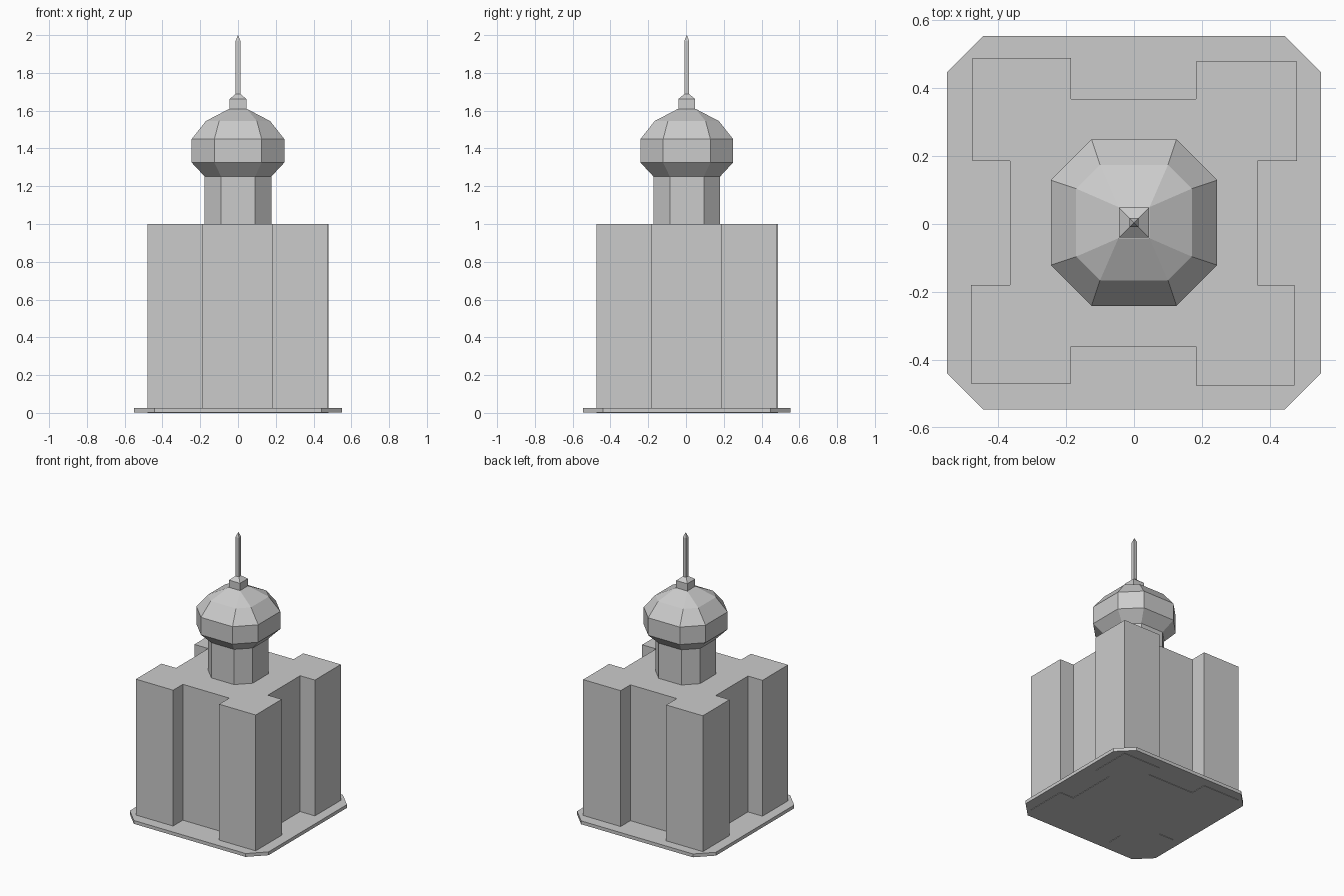
import bpy
import bmesh

if "Cube" in bpy.data.objects:
    bpy.data.objects.remove(bpy.data.objects["Cube"], do_unlink=True)

# One plain stone colour
stone = bpy.data.materials.new("light grey stone")
stone.use_nodes = True
colour = (0.6, 0.6, 0.6, 1)
stone.diffuse_color = colour
stone.node_tree.nodes["Principled BSDF"].inputs["Base Color"].default_value = colour


def loft(name, rings):
    """Skin a stack of (outline, z) rings and cap both ends."""
    bm = bmesh.new()
    loops = [[bm.verts.new((x, y, z)) for x, y in outline] for outline, z in rings]
    n = len(loops[0])
    for low, high in zip(loops, loops[1:]):
        for i in range(n):
            j = (i + 1) % n
            bm.faces.new((low[i], low[j], high[j], high[i]))
    bm.faces.new(loops[0][::-1])
    bm.faces.new(loops[-1])
    bmesh.ops.remove_doubles(bm, verts=bm.verts, dist=0.0001)
    bmesh.ops.recalc_face_normals(bm, faces=bm.faces)
    mesh = bpy.data.meshes.new(name)
    bm.to_mesh(mesh)
    bm.free()
    mesh.materials.append(stone)
    obj = bpy.data.objects.new(name, mesh)
    bpy.context.collection.objects.link(obj)
    return obj


def chamfered(r, h, dy=0.004):
    """Square of half width r whose corners are cut back to h."""
    pts = []
    a, b = (r, -h), (r, h)
    for _ in range(4):
        pts += [a, b]
        a, b = (-a[1], a[0]), (-b[1], b[0])
    return [(x, y + dy) for x, y in pts]


def square(r, dy=0.004):
    return [(r, dy - r), (r, dy + r), (-r, dy + r), (-r, dy - r)]


# Base plate with cut corners
plate = chamfered(0.55, 0.443)
loft("base_plate", [(plate, 0.003), (plate, 0.027)])

# Main block: four corner towers joined by recessed walls
plan = [(-.475, .488), (-.475, .185), (-.365, .185), (-.365, -.18),
        (-.48, -.18), (-.48, -.47), (-.185, -.47), (-.185, -.36),
        (.183, -.36), (.183, -.475), (.473, -.475), (.473, -.18),
        (.363, -.18), (.363, .185), (.48, .185), (.48, .478),
        (.183, .478), (.183, .368), (-.185, .368), (-.185, .488)]
loft("main_block", [(plan, 0), (plan, 1)])

# Eight-sided drum
drum = chamfered(0.177, 0.09)
loft("drum", [(drum, 0.99), (drum, 1.255)])

# Faceted dome closing to a square top
loft("dome", [(chamfered(0.177, 0.09), 1.252),
              (chamfered(0.245, 0.125), 1.325),
              (chamfered(0.245, 0.125), 1.45),
              (chamfered(0.17, 0.1), 1.545),
              (chamfered(0.046, 0.046), 1.61)])

# Finial block with a sloped cap
loft("finial", [(square(0.044), 1.605), (square(0.044), 1.662),
                (square(0.013), 1.688)])

# Pointed spire
loft("spire", [(square(0.013), 1.685), (square(0.013), 1.968),
               (square(0.001), 2.0)])
